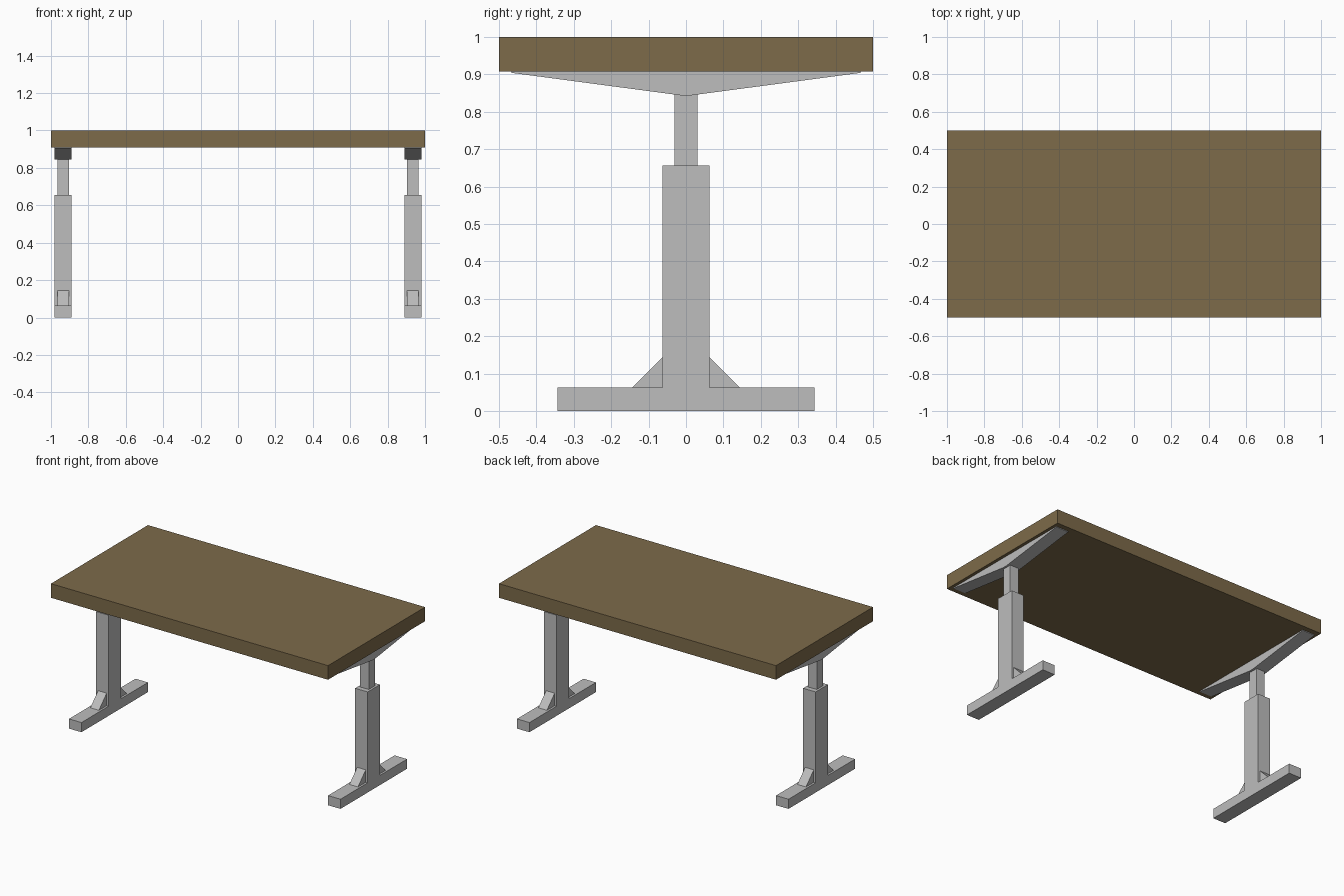
import bpy, bmesh

if "Cube" in bpy.data.objects:
    bpy.data.objects.remove(bpy.data.objects["Cube"])


def material(name, rgb):
    m = bpy.data.materials.new(name)
    m.diffuse_color = (*rgb, 1)
    m.use_nodes = True
    m.node_tree.nodes["Principled BSDF"].inputs["Base Color"].default_value = m.diffuse_color
    return m


wood = material("brown_wood", (0.205, 0.145, 0.068))
metal = material("light_grey_metal", (0.51, 0.51, 0.51))


def prism(name, profile, x, width, mat):
    """Extrude a (y, z) outline along x, centred on x."""
    bm = bmesh.new()
    face = bm.faces.new([bm.verts.new((x - width / 2, y, z)) for y, z in profile])
    new = bmesh.ops.extrude_face_region(bm, geom=[face])["geom"]
    verts = [v for v in new if isinstance(v, bmesh.types.BMVert)]
    bmesh.ops.translate(bm, verts=verts, vec=(width, 0, 0))
    bmesh.ops.recalc_face_normals(bm, faces=bm.faces)
    mesh = bpy.data.meshes.new(name)
    bm.to_mesh(mesh)
    bm.free()
    mesh.materials.append(mat)
    obj = bpy.data.objects.new(name, mesh)
    bpy.context.collection.objects.link(obj)
    return obj


def rect(half, z0, z1):
    return [(-half, z0), (half, z0), (half, z1), (-half, z1)]


# Table top
prism("table_top", rect(0.5, 0.908, 1.0), 0, 2.0, wood)

for side, x in (("left", -0.935), ("right", 0.935)):
    # Foot and outer column as one inverted T
    prism(side + "_foot_and_column",
          [(-0.343, 0), (0.343, 0), (0.343, 0.063), (0.063, 0.063), (0.063, 0.656),
           (-0.063, 0.656), (-0.063, 0.063), (-0.343, 0.063)], x, 0.09, metal)
    # Telescoping inner post
    prism(side + "_inner_post", rect(0.031, 0.656, 0.846), x, 0.062, metal)
    # Tapered bracket under the top
    prism(side + "_bracket",
          [(-0.466, 0.908), (-0.466, 0.904), (-0.015, 0.844), (0.015, 0.844),
           (0.466, 0.904), (0.466, 0.908)], x, 0.09, metal)
    # Gussets in front of and behind the column
    for end, s in (("front", -1), ("back", 1)):
        prism(f"{side}_{end}_gusset",
              [(s * 0.063, 0.063), (s * 0.143, 0.063), (s * 0.063, 0.144)], x, 0.062, metal)
